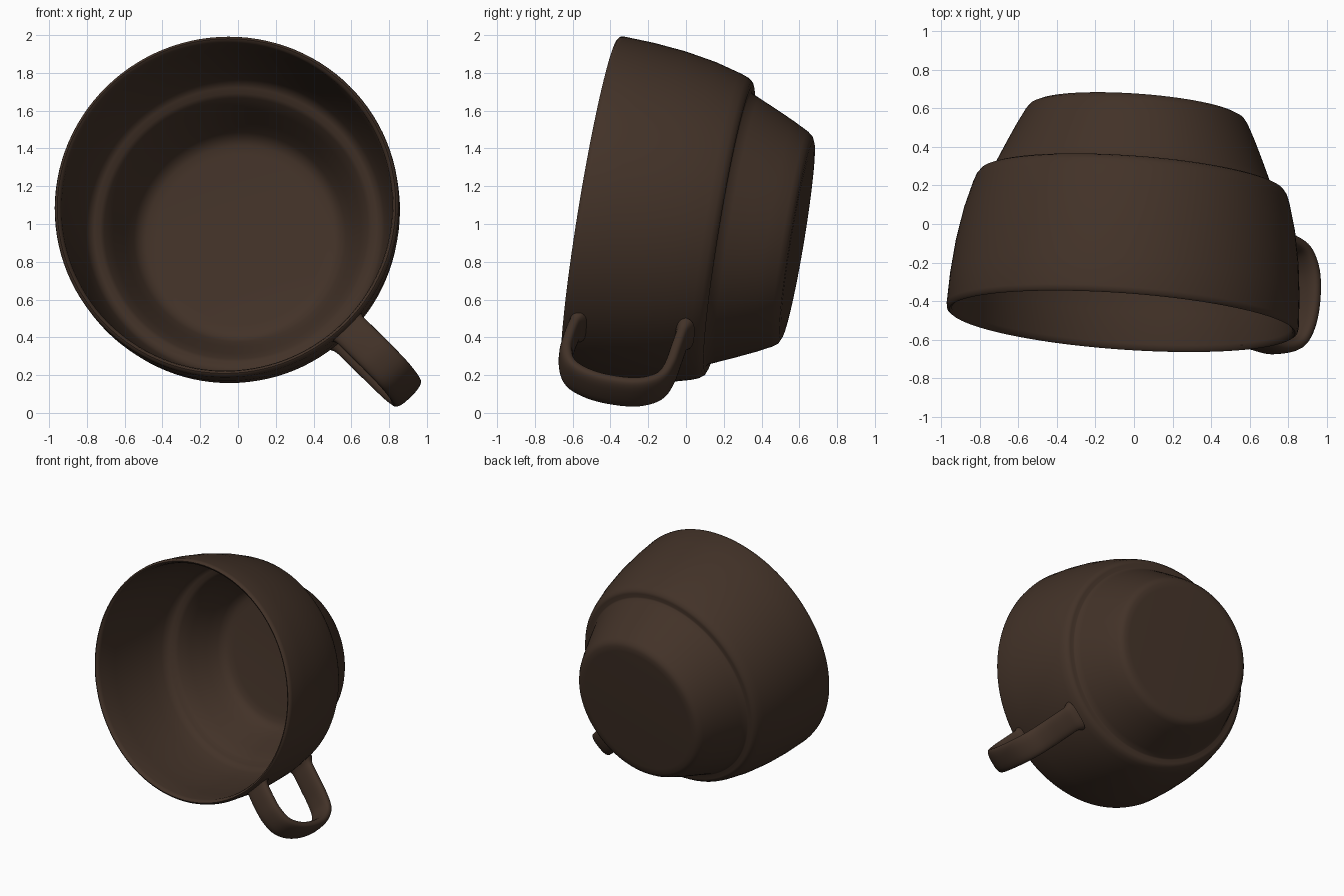
import bpy, bmesh, math
from mathutils import Vector, Matrix

if "Cube" in bpy.data.objects:
    bpy.data.objects.remove(bpy.data.objects["Cube"])

# Local frame of the tipped cup: axis runs from rim to base
ORIGIN = Vector((-0.06, -0.492, 1.093))
AXIS = Vector((0.07, 0.985, -0.163)).normalized()
RADIAL = Vector((0.69, 0, -0.70))                       # handle direction
RADIAL = (RADIAL - AXIS * RADIAL.dot(AXIS)).normalized()
SIDE = AXIS.cross(RADIAL)

brown = bpy.data.materials.new("dark brown glaze")
brown.diffuse_color = (0.055, 0.032, 0.021, 1)
brown.use_nodes = True
brown.node_tree.nodes["Principled BSDF"].inputs["Base Color"].default_value = brown.diffuse_color


def place(t, r, s=0.0):
    return ORIGIN + AXIS * t + RADIAL * r + SIDE * s


def finish(name, bm, angle):
    bmesh.ops.recalc_face_normals(bm, faces=bm.faces)
    me = bpy.data.meshes.new(name)
    bm.to_mesh(me)
    bm.free()
    me.materials.append(brown)
    ob = bpy.data.objects.new(name, me)
    bpy.context.collection.objects.link(ob)
    bpy.ops.object.select_all(action='DESELECT')
    ob.select_set(True)
    bpy.context.view_layer.objects.active = ob
    bpy.ops.object.shade_smooth_by_angle(angle=math.radians(angle))


def smooth_path(pts, n=5):
    """Catmull-Rom through 2D points."""
    p = [Vector(q) for q in pts]
    p = [2 * p[0] - p[1]] + p + [2 * p[-1] - p[-2]]
    out = []
    for i in range(1, len(p) - 2):
        a, b, c, d = p[i - 1:i + 3]
        for k in range(n):
            u = k / n
            out.append(0.5 * (2 * b + (c - a) * u + (2 * a - 5 * b + 4 * c - d) * u * u
                              + (3 * b - a - 3 * c + d) * u ** 3))
    return out + [p[-2]]


def bridge(bm, a, b):
    n = len(a)
    for i in range(n):
        bm.faces.new((a[i], a[(i + 1) % n], b[(i + 1) % n], b[i]))


# Cup body: closed lathe profile (t, r), outer floor -> rim -> inner floor
profile = [(1.100, 0.49), (1.098, 0.53), (1.085, 0.558), (1.06, 0.577), (0.98, 0.618),
           (0.88, 0.664), (0.78, 0.708), (0.735, 0.728), (0.729, 0.738),
           (0.733, 0.768), (0.725, 0.788), (0.70, 0.807), (0.66, 0.822), (0.52, 0.860),
           (0.35, 0.890), (0.18, 0.907), (0.02, 0.914), (-0.003, 0.910), (-0.012, 0.898),
           (-0.003, 0.885), (0.02, 0.878), (0.18, 0.868), (0.35, 0.850), (0.52, 0.820),
           (0.63, 0.792), (0.668, 0.774), (0.684, 0.75), (0.694, 0.72), (0.715, 0.70),
           (0.80, 0.657), (0.92, 0.602), (1.00, 0.562), (1.035, 0.535), (1.05, 0.50),
           (1.055, 0.45)]
SEG = 112
bm = bmesh.new()
rings = []
for t, r in profile:
    rings.append([bm.verts.new(place(t, r * math.cos(a), r * math.sin(a)))
                  for a in (2 * math.pi * i / SEG for i in range(SEG))])
for a, b in zip(rings, rings[1:]):
    bridge(bm, a, b)
bm.faces.new(rings[0])
bm.faces.new(rings[-1])
finish("cup_body", bm, 50)

# Handle: rounded strap swept along a U path (t, r), flaring at the roots
path = smooth_path([(0.065, 0.893), (0.052, 0.95), (0.042, 1.05), (0.045, 1.15), (0.09, 1.25),
                    (0.20, 1.307), (0.34, 1.322), (0.47, 1.302), (0.565, 1.235),
                    (0.60, 1.13), (0.612, 1.0), (0.62, 0.90), (0.628, 0.822)])
bm = bmesh.new()
rings = []
N = 24
for i, p in enumerate(path):
    tan = (path[min(i + 1, len(path) - 1)] - path[max(i - 1, 0)]).normalized()
    nrm = Vector((-tan.y, tan.x))
    edge = min(i, len(path) - 1 - i)
    flare = 0.02 * max(0, 1 - edge / 4) ** 2
    ring = []
    for k in range(N):
        a = 2 * math.pi * k / N
        c, s = math.cos(a), math.sin(a)
        w = (0.098 + flare) * math.copysign(abs(c) ** 0.75, c)
        h = (0.036 + flare) * math.copysign(abs(s) ** 0.75, s)
        q = p + nrm * h
        ring.append(bm.verts.new(place(q.x, q.y, w)))
    rings.append(ring)
for a, b in zip(rings, rings[1:]):
    bridge(bm, a, b)
bm.faces.new(rings[0])
bm.faces.new(rings[-1])
finish("handle", bm, 60)
